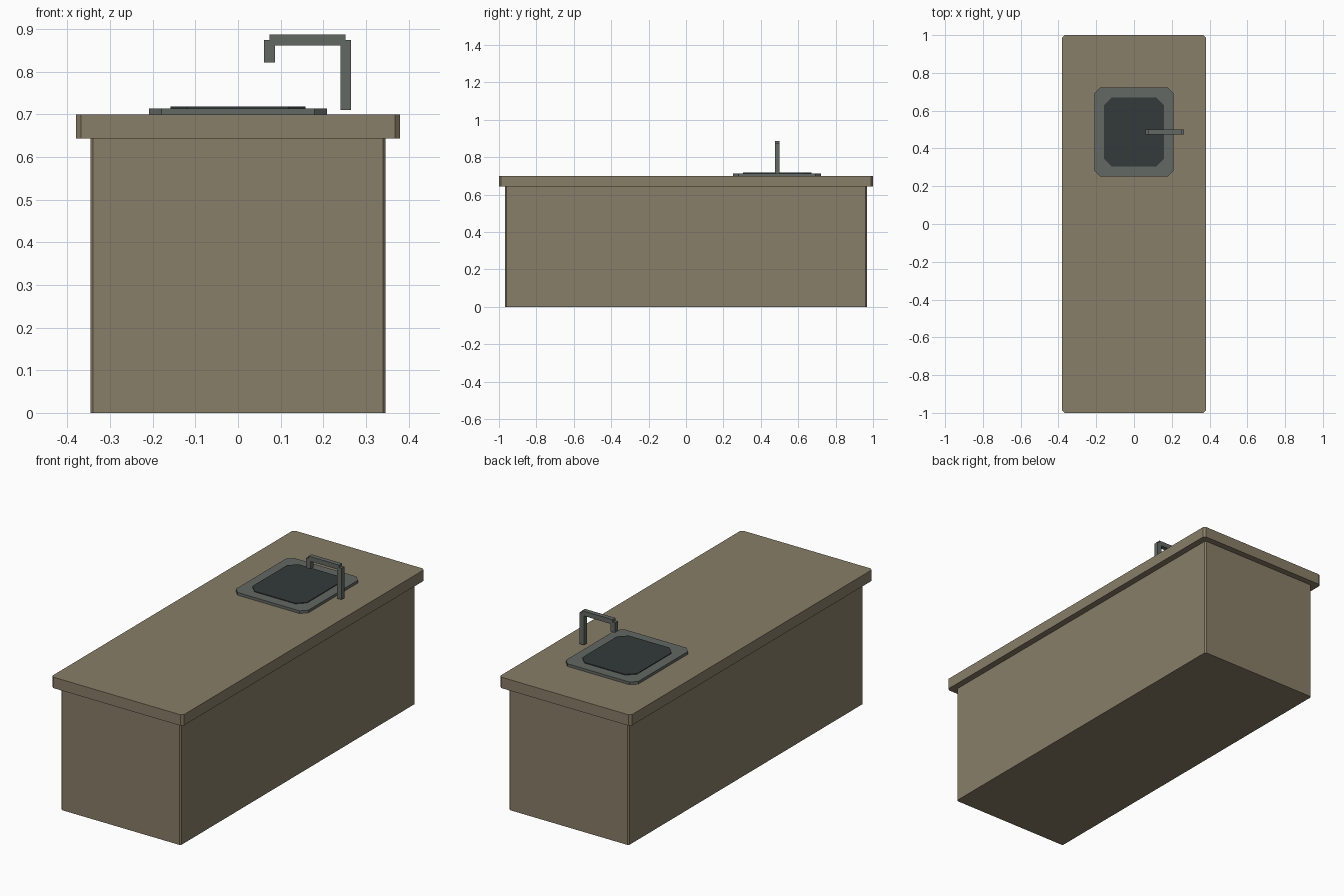
import bpy
import bmesh

cube = bpy.data.objects.get("Cube")
if cube:
    bpy.data.objects.remove(cube, do_unlink=True)


def make_material(name, rgb):
    mat = bpy.data.materials.new(name)
    mat.use_nodes = True
    color = (*rgb, 1.0)
    mat.diffuse_color = color
    mat.node_tree.nodes["Principled BSDF"].inputs["Base Color"].default_value = color
    return mat


stone = make_material("warm stone", (0.25, 0.21, 0.14))
steel = make_material("grey steel", (0.125, 0.138, 0.127))
dark = make_material("dark basin", (0.033, 0.042, 0.043))


def slab(name, center, half, z_range, cut, mat):
    """Upright block with its four vertical corners cut at 45 degrees."""
    (cx, cy), (hx, hy), (z0, z1) = center, half, z_range
    outline = [(hx - cut, -hy), (hx, cut - hy), (hx, hy - cut), (hx - cut, hy),
               (cut - hx, hy), (-hx, hy - cut), (-hx, cut - hy), (cut - hx, -hy)]
    bm = bmesh.new()
    base = bm.faces.new([bm.verts.new((cx + x, cy + y, z0)) for x, y in outline])
    top = bmesh.ops.extrude_face_region(bm, geom=[base])["geom"]
    bmesh.ops.translate(bm, vec=(0, 0, z1 - z0),
                        verts=[v for v in top if isinstance(v, bmesh.types.BMVert)])
    return finish(name, bm, mat)


def finish(name, bm, mat):
    bmesh.ops.recalc_face_normals(bm, faces=bm.faces)
    mesh = bpy.data.meshes.new(name)
    bm.to_mesh(mesh)
    bm.free()
    mesh.materials.append(mat)
    obj = bpy.data.objects.new(name, mesh)
    bpy.context.collection.objects.link(obj)
    return obj


# Island body and overhanging worktop
slab("cabinet_body", (0, 0), (0.346, 0.967), (0, 0.643), 0.006, stone)
slab("worktop", (0, 0), (0.38, 1.0), (0.643, 0.7), 0.012, stone)

# Sink rim and dark basin panel
SINK_Y = 0.487
slab("sink_rim", (0, SINK_Y), (0.209, 0.235), (0.7, 0.714), 0.03, steel)
slab("sink_basin", (0, SINK_Y), (0.158, 0.183), (0.714, 0.718), 0.04, dark)

# Square-section tap with bevelled elbows, extruded from its side profile
profile = [(0.24, 0.71), (0.265, 0.71), (0.265, 0.874), (0.252, 0.874),
           (0.252, 0.887), (0.074, 0.887), (0.074, 0.874), (0.061, 0.874),
           (0.061, 0.822), (0.087, 0.822), (0.087, 0.862), (0.24, 0.862)]
WIDTH = 0.024
bm = bmesh.new()
side = bm.faces.new([bm.verts.new((x, SINK_Y - WIDTH / 2, z)) for x, z in profile])
far = bmesh.ops.extrude_face_region(bm, geom=[side])["geom"]
bmesh.ops.translate(bm, vec=(0, WIDTH, 0),
                    verts=[v for v in far if isinstance(v, bmesh.types.BMVert)])
finish("tap", bm, steel)
